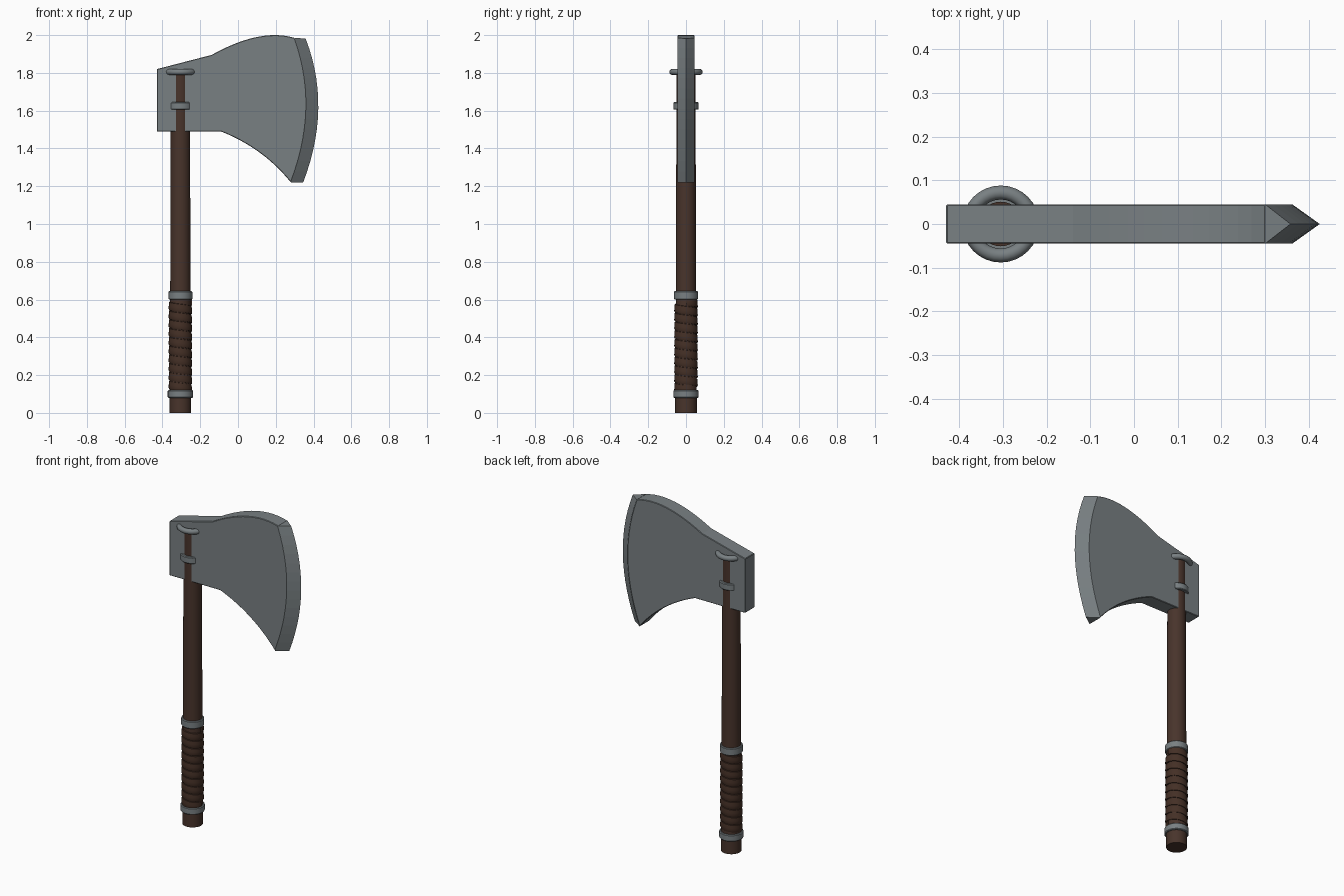
import bpy, bmesh, math

if "Cube" in bpy.data.objects:
    bpy.data.objects.remove(bpy.data.objects["Cube"])

CX = -0.305   # shaft axis
T = 0.045     # half thickness of the head


def material(name, rgb):
    m = bpy.data.materials.new(name)
    m.diffuse_color = (*rgb, 1)
    m.use_nodes = True
    m.node_tree.nodes["Principled BSDF"].inputs["Base Color"].default_value = m.diffuse_color
    return m


STEEL = material("grey steel", (0.19, 0.215, 0.225))
WOOD = material("dark wood", (0.065, 0.034, 0.024))
LEATHER = material("brown leather", (0.058, 0.029, 0.019))


def make(name, verts, faces, mat, smooth=False):
    me = bpy.data.meshes.new(name)
    me.from_pydata(verts, [], faces)
    bm = bmesh.new()
    bm.from_mesh(me)
    bmesh.ops.recalc_face_normals(bm, faces=bm.faces[:])
    bm.to_mesh(me)
    bm.free()
    me.materials.append(mat)
    ob = bpy.data.objects.new(name, me)
    bpy.context.collection.objects.link(ob)
    if smooth:
        bpy.ops.object.select_all(action='DESELECT')
        ob.select_set(True)
        bpy.context.view_layer.objects.active = ob
        bpy.ops.object.shade_smooth_by_angle(angle=math.radians(35))
    return ob


def lathe(name, profile, mat, n=32, closed=False):
    """Turn (radius, z) points around the shaft axis."""
    verts = [(CX + r * math.cos(2 * math.pi * i / n), r * math.sin(2 * math.pi * i / n), z)
             for r, z in profile for i in range(n)]
    k = len(profile)
    faces = [(j * n + i, j * n + (i + 1) % n, (j + 1) % k * n + (i + 1) % n, (j + 1) % k * n + i)
             for j in range(k if closed else k - 1) for i in range(n)]
    if not closed:
        faces += [tuple(range(n)), tuple(range((k - 1) * n, k * n))]
    return make(name, verts, faces, mat, True)


def curve(a, mid, b, n):
    """Smooth parabola from a through mid to b."""
    out = []
    for i in range(n + 1):
        t = i / n
        w = ((1 - t) * (1 - 2 * t), 4 * t * (1 - t), t * (2 * t - 1))
        out.append(tuple(w[0] * a[k] + w[1] * mid[k] + w[2] * b[k] for k in (0, 1)))
    return out


# axe head plate
N = 14
inner = curve((0.28, 1.22), (0.362, 1.61), (0.30, 1.985), N)
outer = curve((0.345, 1.22), (0.425, 1.61), (0.358, 1.982), N)
lower = curve((-0.09, 1.49), (0.115, 1.378), (0.28, 1.22), 12)
upper = curve((0.30, 1.985), (0.10, 1.99), (-0.14, 1.895), 12)
outline = [(-0.43, 1.49)] + lower[:-1] + inner[:-1] + upper + [(-0.43, 1.82)]
n = len(outline)
verts = [(x, y, z) for y in (-T, T) for x, z in outline]
faces = [tuple(range(n)), tuple(range(n, 2 * n))]
faces += [(i, (i + 1) % n, n + (i + 1) % n, n + i) for i in range(n)]
head = make("axe_head", verts, faces, STEEL)
bev = head.modifiers.new("edge", 'BEVEL')
bev.width = 0.003
bev.segments = 1
bev.limit_method = 'ANGLE'
bev.angle_limit = math.radians(40)

# sharpened cutting edge
m = N + 1
verts = [(x, -T, z) for x, z in inner] + [(x, 0, z) for x, z in outer] + [(x, T, z) for x, z in inner]
faces = [(s * m + i, s * m + i + 1, (s + 1) % 3 * m + i + 1, (s + 1) % 3 * m + i)
         for s in range(3) for i in range(N)]
faces += [(0, m, 2 * m), (N, m + N, 2 * m + N)]
make("cutting_edge", verts, faces, STEEL)

# shaft
lathe("shaft", [(0.057, 0), (0.057, 0.1), (0.054, 0.6), (0.051, 1.5), (0.051, 1.80)], WOOD)

# metal bands
for name, r, z0, z1 in (("lower_band", 0.067, 0.08, 0.12), ("upper_band", 0.063, 0.60, 0.645),
                        ("head_band", 0.067, 1.605, 1.645)):
    b = 0.004
    lathe(name, [(0.049, z0), (r - b, z0), (r, z0 + b), (r, z1 - b), (r - b, z1), (0.049, z1)],
          STEEL, closed=True)

# round ring near the top of the head
lathe("top_ring", [(0.072 + 0.016 * math.cos(a * math.pi / 6), 1.805 + 0.016 * math.sin(a * math.pi / 6))
                   for a in range(12)], STEEL, closed=True)

# spiral leather wrap on the grip
turns, seg, z0, z1 = 10, 28, 0.105, 0.615
pitch = (z1 - z0) / (turns + 1)
section = [(0.053, 0.0), (0.060, 0.0), (0.0625, 0.005), (0.0615, pitch * 0.5),
           (0.0595, pitch - 0.005), (0.053, pitch - 0.003)]
k = len(section)
steps = turns * seg
verts, faces = [], []
for i in range(steps + 1):
    a = -2 * math.pi * i / seg
    for r, dz in section:
        verts.append((CX + r * math.cos(a), r * math.sin(a), z0 + pitch * i / seg + dz))
for i in range(steps):
    for j in range(k):
        q = (j + 1) % k
        faces.append((i * k + j, i * k + q, (i + 1) * k + q, (i + 1) * k + j))
faces += [tuple(range(k)), tuple(range(steps * k, steps * k + k))]
make("grip_wrap", verts, faces, LEATHER, True)
